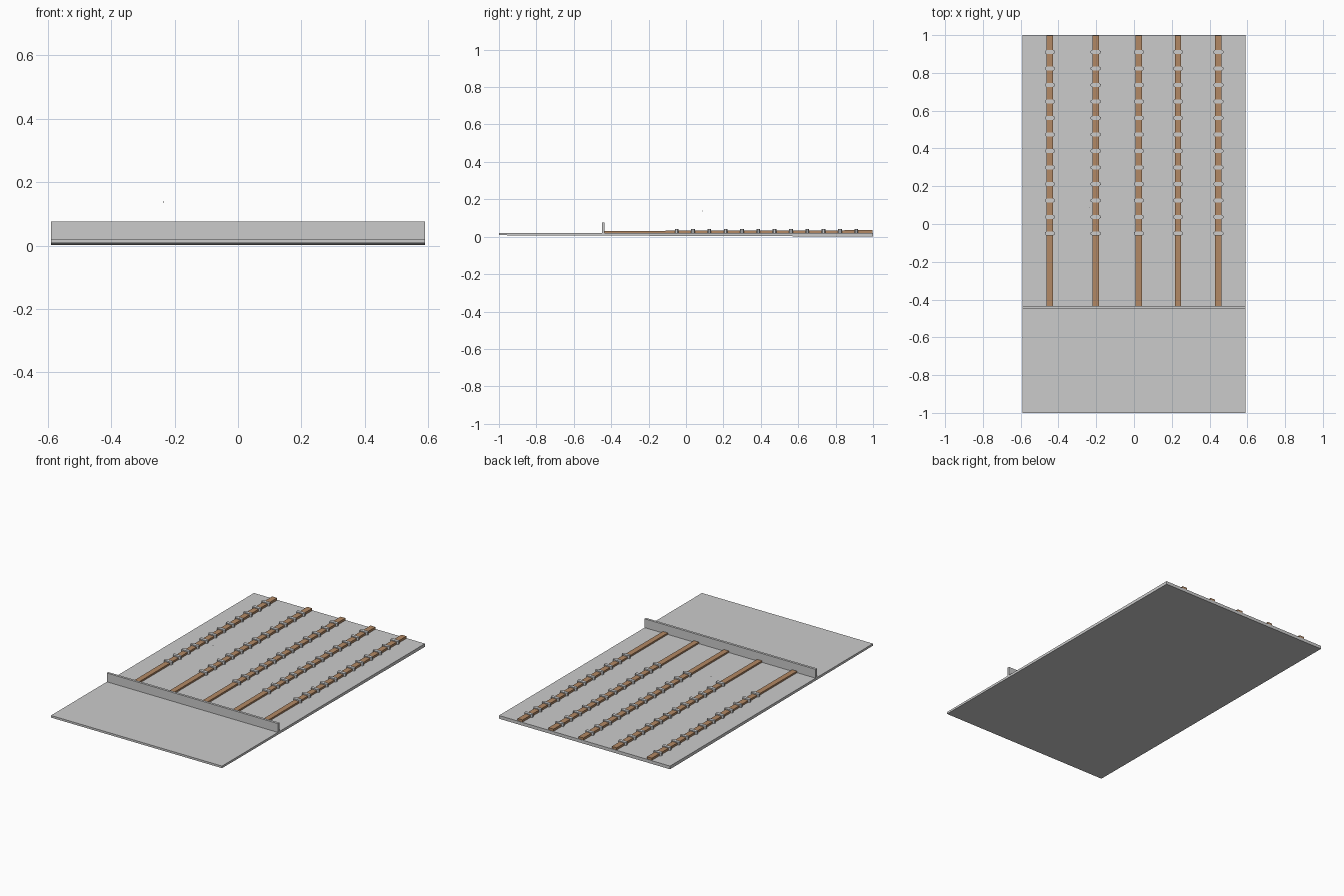
import bpy, bmesh

if "Cube" in bpy.data.objects:
    bpy.data.objects.remove(bpy.data.objects["Cube"])

wood = bpy.data.materials.new("wood")
wood.diffuse_color = (0.45, 0.25, 0.13, 1)
wood.use_nodes = True
wood.node_tree.nodes["Principled BSDF"].inputs["Base Color"].default_value = wood.diffuse_color


def prism(name, pts, axis, lo, hi, mat=None):
    """Extrude a 2D outline: axis 'x' takes (y, z) points, axis 'z' takes (x, y) points."""
    bm = bmesh.new()

    def place(p, d):
        return (d, p[0], p[1]) if axis == 'x' else (p[0], p[1], d)
    a = [bm.verts.new(place(p, lo)) for p in pts]
    b = [bm.verts.new(place(p, hi)) for p in pts]
    bm.faces.new(a)
    bm.faces.new(b)
    n = len(pts)
    for i in range(n):
        j = (i + 1) % n
        bm.faces.new((a[i], a[j], b[j], b[i]))
    bmesh.ops.recalc_face_normals(bm, faces=bm.faces)
    me = bpy.data.meshes.new(name)
    bm.to_mesh(me)
    bm.free()
    ob = bpy.data.objects.new(name, me)
    bpy.context.collection.objects.link(ob)
    if mat:
        me.materials.append(mat)
    return ob


# Slab, slightly thinner at the front
prism("base_slab", [(-1, 0.008), (1, 0.001), (1, 0.021), (-1, 0.021)], 'x', -0.59, 0.59)

# Upright cross wall
prism("cross_wall", [(-0.45, 0.015), (-0.435, 0.015), (-0.435, 0.076), (-0.45, 0.076)],
      'x', -0.59, 0.59)

# Wooden rails, each with a row of straps
strap_mesh = None
for r, x in enumerate((-0.445, -0.203, 0.026, 0.233, 0.447)):
    prism(f"wooden_rail_{r}", [(-0.435, 0.018), (0.997, 0.018), (0.997, 0.035), (-0.435, 0.031)],
          'x', x - 0.017, x + 0.017, wood)
    for k in range(12):
        name = f"strap_{r}_{k}"
        if strap_mesh is None:
            w, e, t, c = 0.027, 0.019, 0.010, 0.005
            ob = prism(name, [(-w, -c), (-e, -t), (e, -t), (w, -c),
                              (w, c), (e, t), (-e, t), (-w, c)], 'z', 0.018, 0.040)
            strap_mesh = ob.data
        else:
            ob = bpy.data.objects.new(name, strap_mesh)
            bpy.context.collection.objects.link(ob)
        ob.location = (x, -0.05 + k * 0.0873, 0)

# Tiny loose speck above the slab
prism("floating_speck", [(0.088, 0.136), (0.091, 0.136), (0.091, 0.139), (0.088, 0.139)],
      'x', -0.2365, -0.2335)
